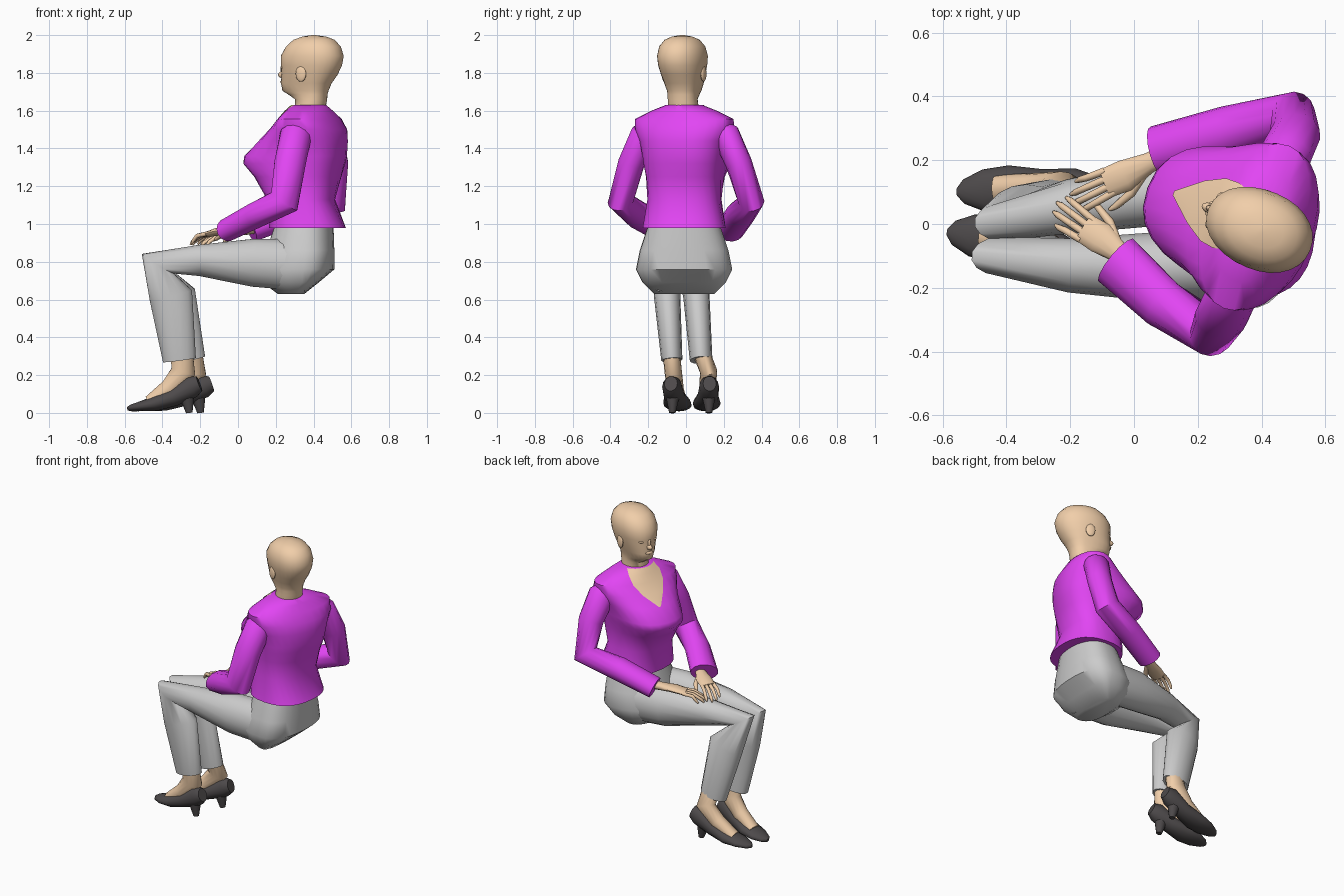
import bpy, bmesh, math
from mathutils import Vector

if "Cube" in bpy.data.objects:
    bpy.data.objects.remove(bpy.data.objects["Cube"])

def material(name, col):
    m = bpy.data.materials.new(name)
    m.diffuse_color = (*col, 1)
    m.use_nodes = True
    m.node_tree.nodes["Principled BSDF"].inputs["Base Color"].default_value = m.diffuse_color
    return m

SKIN = material("skin", (0.88, 0.62, 0.40))
TOP = material("purple_cloth", (0.76, 0.06, 0.90))
SHOE = material("dark_leather", (0.075, 0.068, 0.07))

def loft(name, rings, mat=None, closed=True, angle=50):
    """Skin a list of equally long point rings."""
    bm = bmesh.new()
    vs = [[bm.verts.new(p) for p in r] for r in rings]
    n = len(rings[0])
    for a, b in zip(vs, vs[1:]):
        for i in range(n if closed else n - 1):
            j = (i + 1) % n
            bm.faces.new((a[i], a[j], b[j], b[i]))
    if closed:
        bm.faces.new(vs[0])
        bm.faces.new(vs[-1])
    bmesh.ops.recalc_face_normals(bm, faces=bm.faces)
    me = bpy.data.meshes.new(name)
    bm.to_mesh(me)
    bm.free()
    ob = bpy.data.objects.new(name, me)
    bpy.context.collection.objects.link(ob)
    if mat:
        me.materials.append(mat)
    bpy.ops.object.select_all(action='DESELECT')
    ob.select_set(True)
    bpy.context.view_layer.objects.active = ob
    bpy.ops.object.shade_smooth_by_angle(angle=math.radians(angle))
    return ob

def tube(name, path, mat=None, n=14, ref=(0, 1, 0)):
    """Loft ellipses along a path of (x, y, z, side radius, other radius)."""
    P = [Vector(p[:3]) for p in path]
    rings = []
    for i, p in enumerate(path):
        t = Vector()
        if i > 0:
            t += (P[i] - P[i - 1]).normalized()
        if i < len(P) - 1:
            t += (P[i + 1] - P[i]).normalized()
        t.normalize()
        u = Vector(ref)
        u = (u - t * u.dot(t)).normalized()
        v = t.cross(u)
        rings.append([P[i] + u * p[3] * math.cos(a) + v * p[4] * math.sin(a)
                      for a in (2 * math.pi * k / n for k in range(n))])
    return loft(name, rings, mat)

def sec(s, a, grow=0.0):
    """Point on a horizontal section (z, cx, cy, front, back, half width, yaw, power)."""
    z, cx, cy, f, b, w, yaw, p = s
    c, q = math.cos(a), math.sin(a)
    fw = math.copysign(abs(c) ** (2 / p), c) * ((f if c > 0 else b) + grow)
    sd = math.copysign(abs(q) ** (2 / p), q) * (w + grow)
    y = math.radians(-yaw)
    return Vector((cx - fw * math.cos(y) - sd * math.sin(y),
                   cy - fw * math.sin(y) + sd * math.cos(y), z))

def body(name, secs, mat=None, n=28):
    return loft(name, [[sec(s, 2 * math.pi * k / n) for k in range(n)] for s in secs], mat)

# jacket body
jacket = [
    (0.98, .375, -.01, .21, .195, .22, 5, 2.4),
    (1.13, .37, -.01, .215, .14, .195, 10, 2.3),
    (1.25, .37, -.01, .285, .17, .20, 16, 2.4),
    (1.32, .38, -.01, .36, .175, .215, 20, 2.4),
    (1.36, .385, -.01, .36, .178, .22, 21, 2.4),
    (1.44, .39, -.01, .28, .175, .24, 22, 2.3),
    (1.50, .39, -.01, .21, .165, .27, 22, 2.2),
    (1.555, .385, -.01, .15, .135, .275, 22, 2.1),
    (1.60, .38, -.01, .115, .11, .18, 22, 2),
    (1.63, .375, -.01, .085, .09, .10, 22, 2)]
body("jacket_body", jacket, TOP)

# skin showing in the V neckline
vee = [(jacket[5], 1), (jacket[6], 13), (jacket[7], 21), (jacket[8], 36), (jacket[9], 62)]
loft("neckline_skin", [[sec(s, math.radians(w * (k / 4 - 1)), .007) for k in range(9)]
                       for s, w in vee], SKIN, closed=False)

# neck and head
HX, HY, YAW = .40, -.02, 23
head = [(1.57, .375, -.01, .075, .08, .085, YAW, 2)]
head += [(z, HX, HY, f, b, w, YAW, 2.1) for z, f, b, w in (
    (1.66, .10, .07, .077), (1.685, .14, .072, .078), (1.705, .175, .078, .08),
    (1.745, .182, .095, .094), (1.79, .178, .13, .107), (1.84, .18, .155, .12),
    (1.89, .18, .165, .125), (1.94, .15, .148, .115), (1.975, .11, .115, .088),
    (1.992, .06, .07, .052), (2.0, .01, .01, .01))]
body("head", head, SKIN)

def on_head(f, s, z):
    y = math.radians(-YAW)
    return (HX - f * math.cos(y) - s * math.sin(y), HY - f * math.sin(y) + s * math.cos(y), z)

def blob(name, loc, size):
    bpy.ops.mesh.primitive_uv_sphere_add(segments=14, ring_count=8, location=loc,
                                         rotation=(0, 0, math.radians(-YAW)))
    ob = bpy.context.object
    ob.name = name
    ob.scale = size
    ob.data.materials.append(SKIN)
    bpy.ops.object.shade_smooth()

blob("nose", on_head(.178, 0, 1.79), (.025, .016, .018))
blob("nose_bridge", on_head(.172, 0, 1.815), (.017, .011, .032))
blob("lips", on_head(.175, 0, 1.752), (.013, .026, .01))
for s, side in ((-1, "left"), (1, "right")):
    blob(side + "_ear", on_head(.025, s * .112, 1.795), (.03, .012, .042))
    blob(side + "_eyelid", on_head(.157, s * .042, 1.828), (.015, .02, .009))

# sleeves
tube("left_sleeve", [
    (.33, -.17, 1.51, .06, .06), (.305, -.225, 1.465, .075, .085), (.275, -.29, 1.32, .07, .085),
    (.245, -.345, 1.12, .07, .085), (.09, -.25, 1.045, .08, .07), (-.055, -.115, .97, .09, .062)], TOP)
tube("right_sleeve", [
    (.45, .16, 1.51, .06, .06), (.475, .215, 1.465, .075, .085), (.505, .28, 1.32, .07, .08),
    (.50, .345, 1.12, .07, .085), (.29, .29, 1.055, .08, .07), (.07, .23, .965, .078, .062)], TOP)

# hands with fingers and thumb
def hand(side, wrist, tip, thumb):
    w, t = Vector(wrist), Vector(tip)
    d = (t - w).normalized()
    s = Vector((-d.y, d.x, 0)).normalized() * thumb
    L = (t - w).length
    def at(k, off, dz=0):
        return w + d * L * k + s * off + Vector((0, 0, dz))
    def pts(rows, ref):
        return [(*at(k, o, z), a, b) for k, o, z, a, b in rows]
    tube(side + "_palm", pts([(-.2, 0, 0, .033, .028), (.1, 0, .003, .032, .024),
                              (.38, .004, .008, .05, .02), (.6, 0, .006, .047, .015)], s),
         SKIN, 12, s)
    for i in range(4):
        o = .036 - i * .024
        end = (.95, 1.0, .97, .87)[i]
        tube(f"{side}_finger_{i + 1}", pts([
            (.55, o, .006, .012, .012), (.75, o * 1.15, .008, .011, .011),
            (end - .05, o * 1.25, -.012, .010, .010), (end, o * 1.25, -.026, .005, .005)], s),
            SKIN, 8, s)
    tube(side + "_thumb", pts([(.18, .02, 0, .015, .015), (.4, .062, -.006, .014, .013),
                               (.6, .078, -.016, .011, .011), (.68, .08, -.022, .005, .005)], s),
         SKIN, 8, s)

hand("left", (-.02, -.11, .975), (-.25, .055, .915), -1)
hand("right", (.075, .205, .97), (-.20, .075, .91), 1)

# trousers: seat and legs
body("trouser_seat", [
    (.63, .31, -.01, .10, .04, .16, 3, 2.4), (.69, .35, -.01, .22, .075, .22, 3, 2.5),
    (.76, .36, -.01, .24, .15, .255, 3, 2.4), (.86, .37, -.01, .22, .14, .235, 3, 2.3),
    (1.01, .37, -.01, .17, .135, .185, 4, 2.2)])
tube("left_trouser_leg", [
    (.36, -.12, .78, .11, .14), (.08, -.135, .795, .11, .13), (-.20, -.13, .807, .085, .085),
    (-.425, -.10, .79, .06, .10), (-.355, -.10, .62, .07, .118), (-.31, -.075, .28, .056, .09)])
tube("right_trouser_leg", [
    (.36, .10, .78, .11, .14), (.08, .10, .795, .105, .13), (-.20, .055, .807, .085, .085),
    (-.415, .005, .79, .058, .10), (-.335, .055, .62, .07, .115), (-.26, .08, .28, .06, .09)])

# feet and high-heeled shoes
def foot(side, heel, toe, ankle):
    h, t = Vector(heel), Vector(toe)
    def rows(r):
        return [(h.x + (t.x - h.x) * k, h.y + (t.y - h.y) * k, z, a, b) for k, z, a, b in r]
    tube(side + "_shoe", rows([
        (0, .155, .035, .042), (.10, .14, .052, .062), (.35, .085, .056, .050),
        (.60, .052, .074, .042), (.80, .036, .066, .028), (.95, .026, .038, .018),
        (1, .022, .012, .010)]), SHOE)
    tube(side + "_shoe_heel", rows([(.20, .12, .045, .055), (.16, .06, .030, .034),
                                    (.14, 0, .017, .018)]), SHOE, 10)
    tube(side + "_foot", [(*ankle, .32, .046, .062)] + rows([
        (.22, .22, .046, .066), (.42, .128, .045, .052), (.70, .06, .046, .032)]), SKIN)

foot("left", (-.205, -.08, 0), (-.585, -.025, 0), (-.30, -.078))
foot("right", (-.14, .125, 0), (-.555, .10, 0), (-.25, .08))
